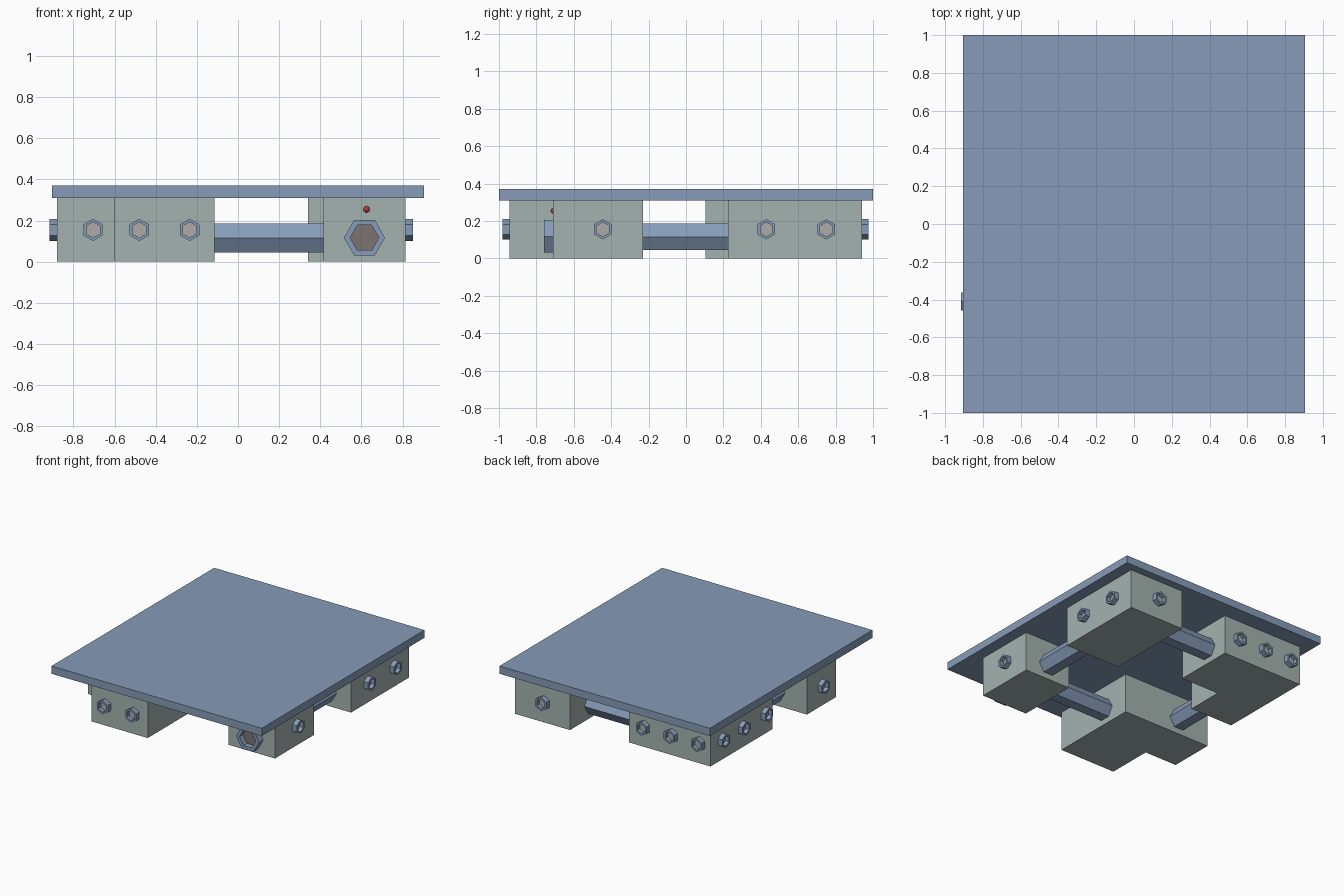
import bpy, bmesh, math
from mathutils import Vector

if "Cube" in bpy.data.objects:
    bpy.data.objects.remove(bpy.data.objects["Cube"])


def material(name, rgb):
    m = bpy.data.materials.new(name)
    m.diffuse_color = (*rgb, 1)
    m.use_nodes = True
    m.node_tree.nodes["Principled BSDF"].inputs["Base Color"].default_value = m.diffuse_color
    return m


BLUE = material("steel_blue", (0.24, 0.33, 0.48))
GREEN = material("grey_green", (0.37, 0.45, 0.43))
PALE = material("pale_grey", (0.42, 0.40, 0.40))
DARK = material("warm_grey", (0.20, 0.17, 0.16))
RED = material("red", (0.45, 0.04, 0.05))


def finish(name, bm, mat):
    bmesh.ops.recalc_face_normals(bm, faces=bm.faces)
    me = bpy.data.meshes.new(name)
    bm.to_mesh(me)
    bm.free()
    me.materials.append(mat)
    ob = bpy.data.objects.new(name, me)
    bpy.context.collection.objects.link(ob)
    return ob


def slab(name, outline, z0, z1, mat):
    """Extrude a flat outline upwards."""
    bm = bmesh.new()
    face = bm.faces.new([bm.verts.new((x, y, z0)) for x, y in outline])
    ext = bmesh.ops.extrude_face_region(bm, geom=[face])
    bmesh.ops.translate(bm, vec=(0, 0, z1 - z0),
                        verts=[v for v in ext["geom"] if isinstance(v, bmesh.types.BMVert)])
    return finish(name, bm, mat)


def rect(x0, x1, y0, y1):
    return [(x0, y0), (x1, y0), (x1, y1), (x0, y1)]


def hexagon(bm, centre, axis, radius, phase):
    """Six points around a horizontal axis; phase 0 puts corners at the sides."""
    side = Vector((0, 0, 1)).cross(axis)
    return [bm.verts.new(centre + radius * (math.cos(a) * side + math.sin(a) * Vector((0, 0, 1))))
            for a in (math.radians(60 * i + phase) for i in range(6))]


def bridge(bm, a, b):
    for i in range(6):
        j = (i + 1) % 6
        bm.faces.new((a[i], a[j], b[j], b[i]))


def hex_bar(name, start, end, radius, mat, phase=0):
    start, end = Vector(start), Vector(end)
    bm = bmesh.new()
    axis = (end - start).normalized()
    a = hexagon(bm, start, axis, radius, phase)
    b = hexagon(bm, end, axis, radius, phase)
    bridge(bm, a, b)
    bm.faces.new(a)
    bm.faces.new(b)
    return finish(name, bm, mat)


def nut(name, pos, axis, radius, bore, height, phase, floor_mat):
    """Hexagonal ring standing on a block face, with a floor inside."""
    pos, axis = Vector(pos), Vector(axis)
    bm = bmesh.new()
    top = pos + axis * height
    rings = [hexagon(bm, c, axis, r, phase) for c, r in
             ((pos, radius), (top, radius), (top, bore), (pos, bore))]
    for i in range(4):
        bridge(bm, rings[i], rings[(i + 1) % 4])
    finish(name, bm, BLUE)
    hex_bar(name + "_core", pos - axis * 0.01, pos + axis * 0.006, bore, floor_mat, phase)


# Top plate
slab("top_plate", rect(-0.905, 0.905, -1, 1), 0.31, 0.37, BLUE)

# Corner blocks, two of them notched
blocks = {
    "block_back_right": rect(0.34, 0.815, 0.225, 0.94),
    "block_front_right": rect(0.415, 0.815, -0.71, -0.23),
    "block_front_left": [(-0.6, -0.945), (-0.115, -0.945), (-0.115, -0.23),
                         (-0.88, -0.23), (-0.88, -0.585), (-0.6, -0.585)],
    "block_back_left": [(-0.82, 0.105), (-0.45, 0.105), (-0.45, 0.395),
                        (-0.12, 0.395), (-0.12, 0.87), (-0.82, 0.87)],
}
for name, outline in blocks.items():
    slab(name, outline, 0, 0.31, GREEN)

# Hexagonal connecting bars
Z = 0.115
hex_bar("bar_front", (-0.13, -0.46, Z), (0.43, -0.46, Z), 0.081, BLUE)
hex_bar("bar_back", (-0.135, 0.68, Z), (0.355, 0.68, Z), 0.081, BLUE)
hex_bar("bar_right", (0.61, -0.245, Z), (0.61, 0.24, Z), 0.081, BLUE)
hex_bar("bar_left", (-0.61, -0.245, Z), (-0.61, 0.12, Z), 0.081, BLUE)

# Small nuts on the outer faces: (position on face, outward direction)
ZN = 0.155
sites = [((x, -0.945), (0, -1, 0)) for x in (-0.48, -0.235)]
sites += [((-0.705, -0.585), (0, -1, 0)), ((-0.88, -0.41), (-1, 0, 0))]
sites += [((x, 0.87), (0, 1, 0)) for x in (-0.25, -0.49, -0.725)]
sites += [((-0.82, y), (-1, 0, 0)) for y in (0.73, 0.48, 0.20)]
sites += [((0.815, y), (1, 0, 0)) for y in (-0.445, 0.43, 0.75)]
sites += [((0.565, 0.94), (0, 1, 0))]
for i, ((x, y), axis) in enumerate(sites):
    nut(f"nut_{i + 1}", (x, y, ZN), axis, 0.054, 0.038, 0.037, 30, PALE)

# Large nut and red indicator on the front right block
nut("large_nut", (0.615, -0.71, 0.117), (0, -1, 0), 0.1, 0.07, 0.05, 0, DARK)
bm = bmesh.new()
bmesh.ops.create_uvsphere(bm, u_segments=16, v_segments=8, radius=0.016)
bmesh.ops.translate(bm, vec=(0.625, -0.708, 0.255), verts=bm.verts)
for f in bm.faces:
    f.smooth = True
finish("indicator", bm, RED)
